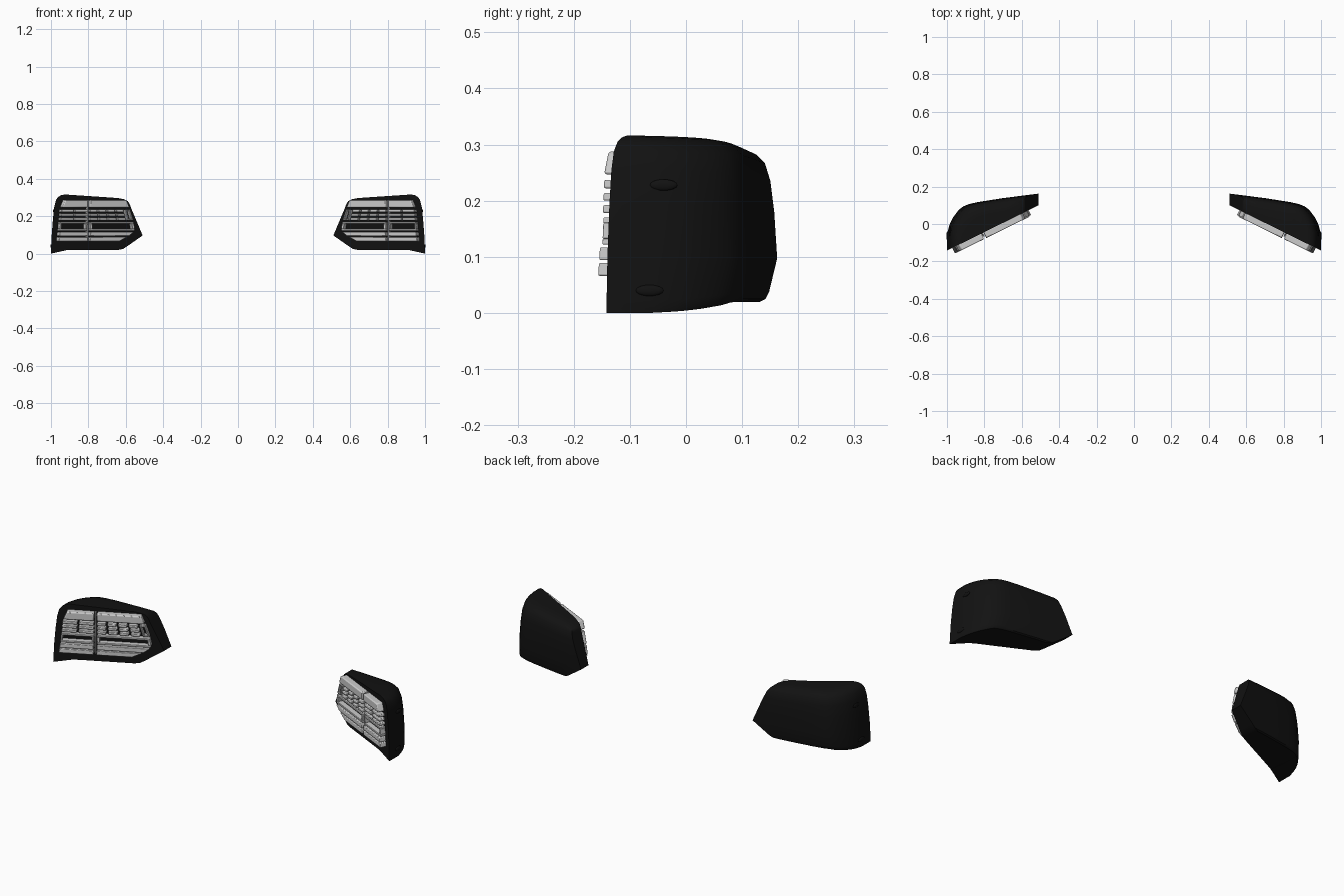
import bpy, bmesh, math
from mathutils import Vector

if "Cube" in bpy.data.objects:
    bpy.data.objects.remove(bpy.data.objects["Cube"])

black = bpy.data.materials.new("black_housing")
black.diffuse_color = (0.006, 0.006, 0.006, 1)
black.use_nodes = True
black.node_tree.nodes["Principled BSDF"].inputs["Base Color"].default_value = black.diffuse_color


def interp(table, t):
    """Piecewise linear lookup in a list of (key, value)."""
    if t <= table[0][0]:
        return table[0][1]
    for (a, va), (b, vb) in zip(table, table[1:]):
        if t <= b:
            return va + (vb - va) * (t - a) / (b - a)
    return table[-1][1]


def front_y(x):
    return -0.142 + 0.494 * (1 - x)


def finish(name, bm, mat=None, bevel=0):
    bmesh.ops.recalc_face_normals(bm, faces=bm.faces)
    me = bpy.data.meshes.new(name)
    bm.to_mesh(me)
    bm.free()
    ob = bpy.data.objects.new(name, me)
    bpy.context.collection.objects.link(ob)
    if mat:
        me.materials.append(mat)
    if bevel:
        b = ob.modifiers.new("bevel", 'BEVEL')
        b.width, b.segments, b.limit_method = bevel, 2, 'ANGLE'
    ob.modifiers.new("mirror", 'MIRROR').use_axis[0] = True
    bpy.ops.object.select_all(action='DESELECT')
    ob.select_set(True)
    bpy.context.view_layer.objects.active = ob
    bpy.ops.object.shade_smooth_by_angle(angle=math.radians(35))
    return ob


# Housing: horizontal slices (z, inner x, outer x, back inset) lofted upward
levels = [(0.020, 0.64, 1.0, 0.015), (0.025, 0.615, 1.0, 0.008),
          (0.038, 0.595, 0.999, 0.004), (0.10, 0.51, 0.996, 0),
          (0.19, 0.545, 0.989, 0), (0.25, 0.568, 0.982, 0.003),
          (0.285, 0.58, 0.973, 0.010), (0.302, 0.59, 0.96, 0.022),
          (0.311, 0.61, 0.945, 0.037), (0.316, 0.64, 0.925, 0.058)]
back = [(0, -0.05), (0.012, 0.0), (0.03, 0.037), (0.06, 0.077), (0.085, 0.095),
        (0.115, 0.107), (0.16, 0.117), (0.3, 0.139), (0.49, 0.163)]
stations = [0, 0.006, 0.012, 0.021, 0.03, 0.045, 0.06, 0.085, 0.115, 0.16,
            0.23, 0.3, 0.4, 0.49]
bm = bmesh.new()
rings = []
for z, xi, xo, inset in levels:
    fr, bk = [], []
    for s in stations:
        d = s * (xo - xi) / 0.49
        x = xo - d
        dip = 0.02 * max(0, 1 - z / 0.1) * max(0, 1 - (1 - x) / 0.09) * 1.25
        zz = z - dip - 0.02 * (0.92 - x) / 0.3 * (z / 0.315) ** 2
        yf = front_y(x)
        fr.append(bm.verts.new((x, yf, zz)))
        bk.append(bm.verts.new((x, max(yf + 0.02, interp(back, d) - inset), zz)))
    rings.append(fr + bk[::-1])
n = len(rings[0])
for a, b in zip(rings, rings[1:]):
    for i in range(n):
        j = (i + 1) % n
        bm.faces.new((a[i], a[j], b[j], b[i]))
for r in (rings[0], rings[-1]):
    for i in range(n // 2 - 1):
        bm.faces.new((r[i], r[i + 1], r[n - 2 - i], r[n - 1 - i]))
finish("lamp_housing", bm, black)

# Grey reflector elements standing off the slanted front plane
normal = Vector((-0.443, -0.897, 0))
outer = [(0.065, 0.972), (0.12, 0.965), (0.24, 0.955), (0.29, 0.935)]
inner = [(0.065, 0.65), (0.10, 0.585), (0.125, 0.562), (0.2, 0.575), (0.29, 0.61)]
SPLIT = 0.81


def pos(t, z):
    """t 0..1 runs from outer end to divider, 1..2 from divider to inner end."""
    o, i = interp(outer, z), interp(inner, z)
    return o + (SPLIT - o) * t if t <= 1 else SPLIT + (i - SPLIT) * (t - 1)


def slat(bm, t0, t1, z0, z1, height=0.033):
    corners = [(t0, z0), (t1, z0), (t1, z1), (t0, z1)]
    base = [Vector((pos(t, z), front_y(pos(t, z)), z)) for t, z in corners]
    lo = [bm.verts.new(p - normal * 0.004) for p in base]
    hi = [bm.verts.new(p + normal * height) for p in base]
    bm.faces.new(lo)
    bm.faces.new(hi)
    for i in range(4):
        j = (i + 1) % 4
        bm.faces.new((lo[i], lo[j], hi[j], hi[i]))


halves = ((0.0, 0.95), (1.03, 2.0))

# Long lower slats and top bar
bm = bmesh.new()
for z0, z1 in ((0.066, 0.089), (0.094, 0.117)):
    for a, b in halves:
        slat(bm, a, b, z0, z1)
finish("lower_slats", bm, bevel=0.003)
bm = bmesh.new()
for a, b in halves:
    slat(bm, a, b, 0.247, 0.288)
finish("top_bar", bm, bevel=0.005)

# Open frame of the middle band
bm = bmesh.new()
for a, b in halves:
    slat(bm, a, b, 0.122, 0.132, 0.028)
    slat(bm, a, b, 0.160, 0.170, 0.028)
    slat(bm, a, a + 0.05, 0.132, 0.160, 0.028)
    slat(bm, b - 0.05, b, 0.132, 0.160, 0.028)
finish("middle_frame", bm, bevel=0.002)

# Rows of short segments
bm = bmesh.new()
for z0, z1 in ((0.178, 0.192), (0.200, 0.214), (0.222, 0.237)):
    for a, b in ((0, 0.45), (0.5, 0.95)):
        slat(bm, a, b, z0, z1, 0.030)
    for k in range(4):
        slat(bm, 1.03 + k * 0.21, 1.20 + k * 0.21, z0, z1, 0.030)
finish("short_segments", bm, bevel=0.003)

# Upright frame at the inner end and the divider rib
bm = bmesh.new()
slat(bm, 1.88, 1.91, 0.178, 0.237, 0.028)
slat(bm, 1.97, 2.0, 0.178, 0.237, 0.028)
slat(bm, 1.91, 1.97, 0.178, 0.186, 0.028)
slat(bm, 1.91, 1.97, 0.229, 0.237, 0.028)
slat(bm, 0.97, 1.01, 0.066, 0.288, 0.020)
finish("end_frame_and_divider", bm, bevel=0.002)

# Small mounting bumps on the outer side
bm = bmesh.new()
for c in ((0.984, -0.04, 0.228), (0.998, -0.065, 0.040)):
    r = bmesh.ops.create_uvsphere(bm, u_segments=16, v_segments=8, radius=1)
    bmesh.ops.scale(bm, vec=(0.005, 0.025, 0.010), verts=r["verts"])
    bmesh.ops.translate(bm, vec=c, verts=r["verts"])
finish("side_bumps", bm, black)
